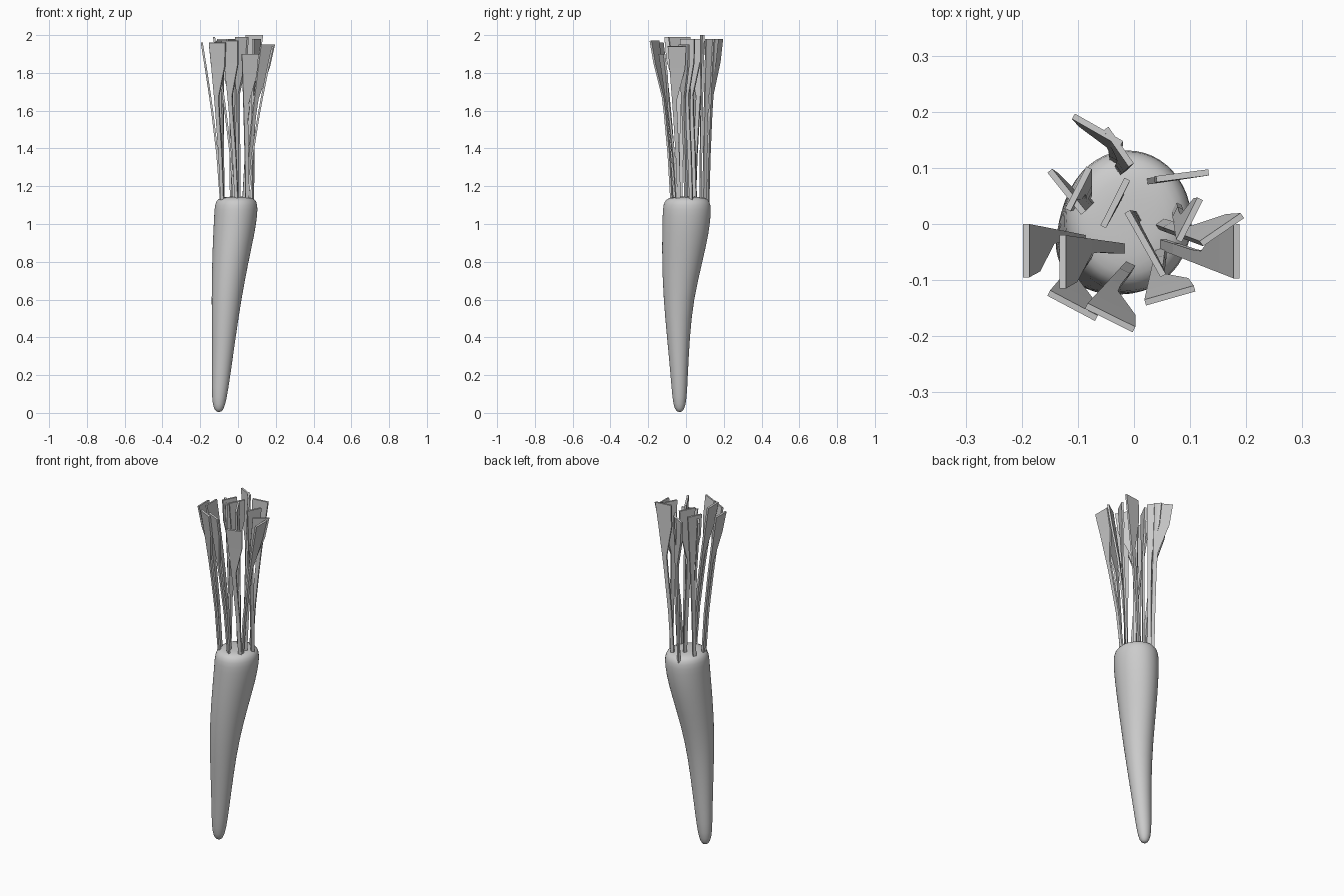
import bpy, bmesh, math
from mathutils import Vector


def make_object(name, bm):
    bmesh.ops.recalc_face_normals(bm, faces=bm.faces)
    mesh = bpy.data.meshes.new(name)
    bm.to_mesh(mesh)
    bm.free()
    ob = bpy.data.objects.new(name, mesh)
    bpy.context.collection.objects.link(ob)
    return ob


# Root: lofted rings (z, x min, x max, y min, y max)
rings = [
    (0.004, -0.112, -0.090, -0.043, -0.023),
    (0.020, -0.128, -0.075, -0.061, -0.008),
    (0.070, -0.139, -0.060, -0.072, 0.004),
    (0.200, -0.138, -0.040, -0.082, 0.010),
    (0.400, -0.138, -0.012, -0.101, 0.020),
    (0.600, -0.141, 0.018, -0.120, 0.040),
    (0.800, -0.138, 0.056, -0.128, 0.088),
    (0.950, -0.132, 0.089, -0.127, 0.122),
    (1.050, -0.127, 0.104, -0.125, 0.133),
    (1.105, -0.124, 0.105, -0.122, 0.133),
    (1.132, -0.110, 0.091, -0.106, 0.117),
    (1.142, -0.080, 0.062, -0.076, 0.085),
    (1.145, -0.040, 0.022, -0.036, 0.045),
]
SIDES = 24
bm = bmesh.new()
loops = []
for z, x0, x1, y0, y1 in rings:
    loops.append([bm.verts.new(((x0 + x1) / 2 + (x1 - x0) / 2 * math.cos(a),
                                (y0 + y1) / 2 + (y1 - y0) / 2 * math.sin(a), z))
                  for a in (2 * math.pi * i / SIDES for i in range(SIDES))])
for a, b in zip(loops, loops[1:]):
    for i in range(SIDES):
        j = (i + 1) % SIDES
        bm.faces.new((a[i], a[j], b[j], b[i]))
bm.faces.new(loops[0])
bm.faces.new(loops[-1])
root = make_object("carrot_root", bm)
for p in root.data.polygons:
    p.use_smooth = True
sub = root.modifiers.new("smooth", 'SUBSURF')
sub.levels = sub.render_levels = 1

# Leaves: (left tip, right tip, base, top height), seen from outside
leaves = [
    (-.192, 0, -.192, -.095, -.09, -.02, 1.96),
    (-.127, -.02, -.127, -.115, -.02, -.035, 1.99),
    (-.152, -.123, -.067, -.168, -.09, -.05, 1.96),
    (-.085, -.146, 0, -.188, -.015, -.07, 1.97),
    (.02, -.14, .108, -.115, .04, -.05, 1.90),
    (.183, -.097, .183, 0, .05, -.045, 1.94),
    (.12, -.035, .193, .015, .04, -.005, 1.95),
    (.133, .092, .04, .08, .04, .078, 2.0),
    (.08, -.03, .118, .045, .072, .02, 1.98),
    (-.012, .022, .052, -.092, 0, .02, 1.99),
    (-.055, -.005, -.012, .08, -.03, .04, 1.98),
    (-.022, .143, -.108, .192, -.025, .11, 1.98),
    (-.09, .02, -.15, .095, -.075, .035, 1.95),
    (-.08, .1, -.118, .025, -.08, .05, 1.97),
    (-.005, .105, -.05, .17, -.02, .09, 1.98),
]
# Ribbon outline: (fraction of height, width; None = full blade width)
outline = [(0, .018), (.3, .02), (.55, .022), (.66, .026), (.86, None), (1, None)]
Z0 = 1.11
for n, (lx, ly, rx, ry, bx, by, top) in enumerate(leaves):
    left, right, base = Vector((lx, ly, 0)), Vector((rx, ry, 0)), Vector((bx, by, 0))
    span = right - left
    across = span.normalized()
    bm = bmesh.new()
    prev = None
    for t, w in outline:
        w = span.length * (1 if t == 1 else 0.85) if w is None else w
        p = base.lerp(left, t ** 1.4) + Vector((0, 0, Z0 + (top - Z0) * t))
        pair = (bm.verts.new(p), bm.verts.new(p + across * w))
        if prev:
            bm.faces.new((prev[0], prev[1], pair[1], pair[0]))
        prev = pair
    leaf = make_object("leaf_stem_%02d" % (n + 1), bm)
    sol = leaf.modifiers.new("thickness", 'SOLIDIFY')
    sol.thickness = 0.011
    sol.offset = 0
